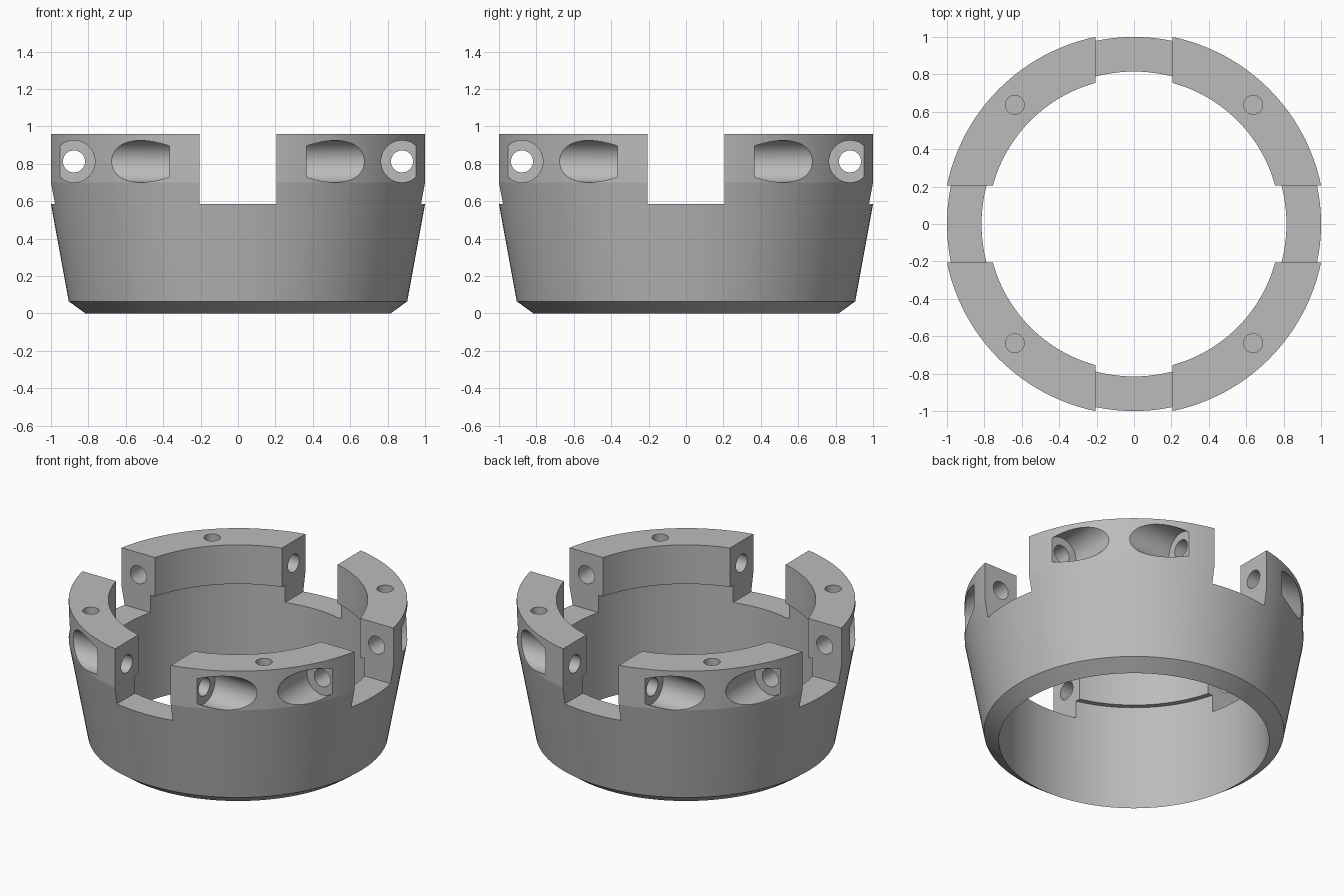
import bpy, bmesh, math
from mathutils import Matrix, Vector

cube = bpy.data.objects.get("Cube")
if cube:
    bpy.data.objects.remove(cube, do_unlink=True)

grey = bpy.data.materials.new("plain grey")
grey.use_nodes = True
COLOUR = (0.5, 0.5, 0.5, 1)
grey.diffuse_color = COLOUR
grey.node_tree.nodes["Principled BSDF"].inputs["Base Color"].default_value = COLOUR


def make_object(name, bm):
    bmesh.ops.recalc_face_normals(bm, faces=bm.faces)
    mesh = bpy.data.meshes.new(name)
    bm.to_mesh(mesh)
    bm.free()
    mesh.materials.append(grey)
    obj = bpy.data.objects.new(name, mesh)
    bpy.context.collection.objects.link(obj)
    return obj


def lathe(name, profile, steps):
    bm = bmesh.new()
    verts = [bm.verts.new((r, 0, z)) for r, z in profile]
    edges = [bm.edges.new((a, b)) for a, b in zip(verts, verts[1:] + verts[:1])]
    bmesh.ops.spin(bm, geom=verts + edges, cent=(0, 0, 0), axis=(0, 0, 1),
                   angle=math.tau, steps=steps, use_merge=True)
    bmesh.ops.remove_doubles(bm, verts=bm.verts, dist=0.0001)
    return make_object(name, bm)


def add_cylinder(bm, start, end, radius):
    start, end = Vector(start), Vector(end)
    turn = (end - start).to_track_quat('Z', 'Y').to_matrix().to_4x4()
    bmesh.ops.create_cone(bm, cap_ends=True, segments=64, radius1=radius, radius2=radius,
                          depth=(end - start).length,
                          matrix=Matrix.Translation((start + end) / 2) @ turn)


def cut(target, bm):
    cutter = make_object("cutter", bm)
    cutter.hide_render = True
    mod = target.modifiers.new("cut", 'BOOLEAN')
    mod.operation = 'DIFFERENCE'
    mod.solver = 'EXACT'
    mod.object = cutter
    bpy.ops.object.select_all(action='DESELECT')
    bpy.context.view_layer.objects.active = target
    target.select_set(True)
    bpy.ops.object.modifier_apply(modifier=mod.name)
    bpy.data.objects.remove(cutter, do_unlink=True)


# Tapered ring with a chamfered foot and an inner lip
TOP, LIP, FLOOR = 0.96, 0.70, 0.585
ring = lathe("clamp_ring", [(0.815, 0), (0.905, 0.065), (1.021, LIP), (1.021, TOP),
                            (0.782, TOP), (0.782, LIP), (0.815, LIP)], 128)

# Crossing notches that leave four upright tabs
NOTCH = 0.205
for size in ((3, 2 * NOTCH), (2 * NOTCH, 3)):
    bm = bmesh.new()
    bmesh.ops.create_cube(bm, size=1, matrix=Matrix.Translation((0, 0, FLOOR + 0.5))
                          @ Matrix.Diagonal((*size, 1, 1)))
    cut(ring, bm)

# Bolt holes, counterbores and top pin holes, the same on every tab
OFFSET, HEIGHT, SEAT, PIN = 0.877, 0.813, 0.366, 0.637
holes, bores, pins = bmesh.new(), bmesh.new(), bmesh.new()
for sx in (-1, 1):
    for sy in (-1, 1):
        for bm, near, far, radius in ((holes, 0.1, 0.5, 0.059), (bores, SEAT, 0.74, 0.112)):
            add_cylinder(bm, (sx * OFFSET, sy * near, HEIGHT), (sx * OFFSET, sy * far, HEIGHT), radius)
            add_cylinder(bm, (sx * near, sy * OFFSET, HEIGHT), (sx * far, sy * OFFSET, HEIGHT), radius)
        add_cylinder(pins, (sx * PIN, sy * PIN, TOP - 0.2), (sx * PIN, sy * PIN, TOP + 0.1), 0.05)
for bm in (bores, holes, pins):
    cut(ring, bm)

bpy.ops.object.shade_smooth_by_angle(angle=math.radians(8))
